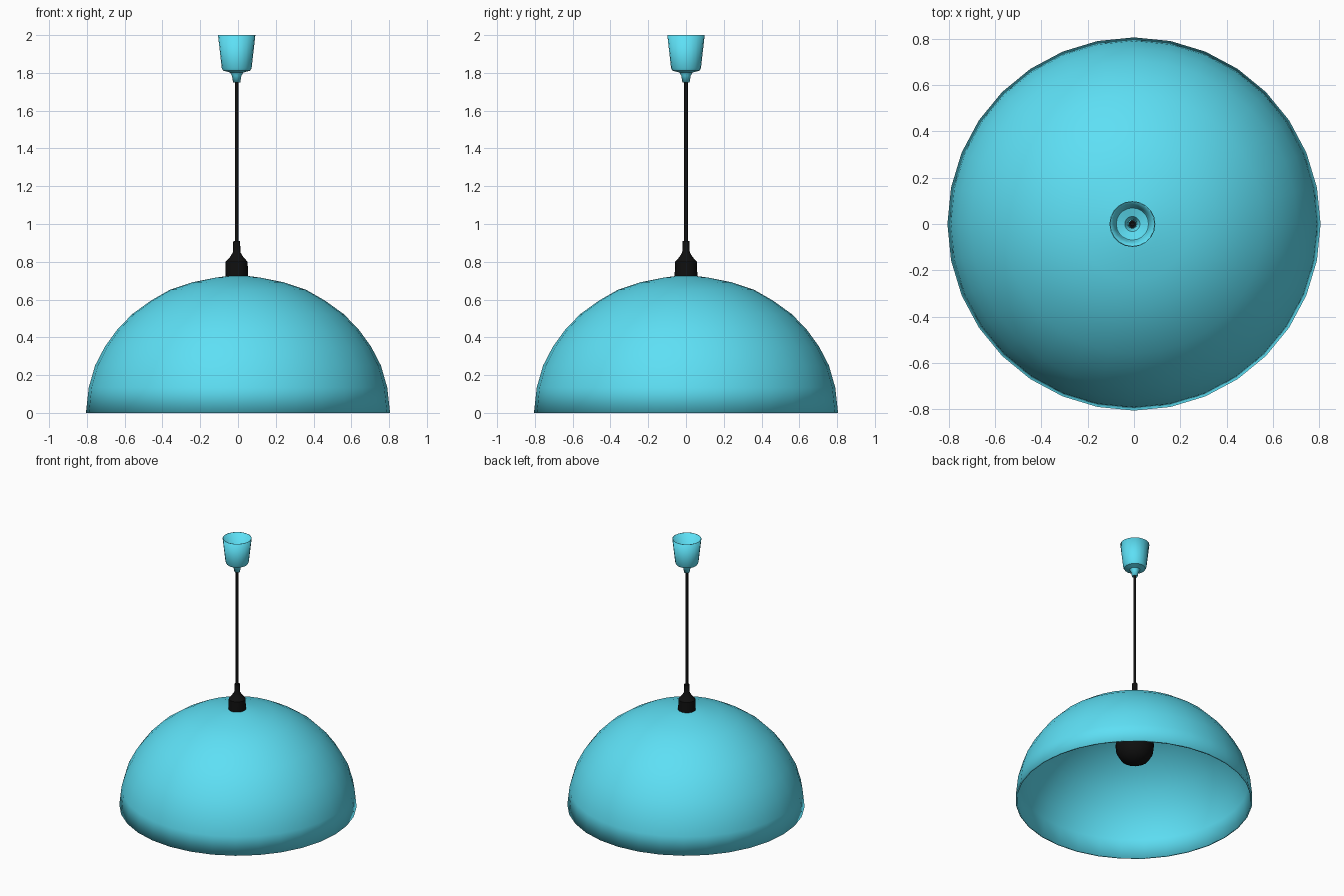
import bpy, bmesh, math
from mathutils import Matrix

if "Cube" in bpy.data.objects:
    bpy.data.objects.remove(bpy.data.objects["Cube"])


def material(name, color):
    m = bpy.data.materials.new(name)
    m.diffuse_color = (*color, 1)
    m.use_nodes = True
    m.node_tree.nodes["Principled BSDF"].inputs["Base Color"].default_value = m.diffuse_color
    return m


blue = material("sky_blue", (0.11, 0.74, 0.91))
black = material("black", (0.005, 0.005, 0.005))


def lathe(name, profile, sides, mat, x=0.0, wall=0.0, angle=40):
    """Spin an (r, z) profile about the vertical axis."""
    bm = bmesh.new()
    verts = [bm.verts.new((r, 0, z)) for r, z in profile]
    edges = [bm.edges.new(p) for p in zip(verts, verts[1:])]
    bmesh.ops.spin(bm, geom=verts + edges, cent=(0, 0, 0), axis=(0, 0, 1),
                   angle=2 * math.pi, steps=sides, use_merge=True)
    bmesh.ops.remove_doubles(bm, verts=bm.verts, dist=1e-4)
    bmesh.ops.recalc_face_normals(bm, faces=bm.faces)
    # Open shells should face away from the axis
    side = max(bm.faces, key=lambda f: f.calc_center_median().xy.length)
    if side.normal.xy.dot(side.calc_center_median().xy) < 0:
        bmesh.ops.reverse_faces(bm, faces=bm.faces)
    bmesh.ops.transform(bm, matrix=Matrix.Translation((x, 0, 0)), verts=bm.verts)
    mesh = bpy.data.meshes.new(name)
    bm.to_mesh(mesh)
    bm.free()
    mesh.materials.append(mat)
    ob = bpy.data.objects.new(name, mesh)
    bpy.context.collection.objects.link(ob)
    if wall:
        s = ob.modifiers.new("wall", "SOLIDIFY")
        s.thickness, s.offset = wall, -1
    bpy.ops.object.select_all(action='DESELECT')
    ob.select_set(True)
    bpy.context.view_layer.objects.active = ob
    bpy.ops.object.shade_smooth_by_angle(angle=math.radians(angle))
    return ob


CX = -0.007  # hanging parts sit slightly off the dome's centre

# Dome shade
lathe("dome_shade", [(0.805, 0), (0.79, 0.135), (0.757, 0.25), (0.705, 0.35),
                     (0.64, 0.44), (0.56, 0.523), (0.46, 0.595), (0.36, 0.652),
                     (0.24, 0.692), (0.12, 0.716), (0, 0.732)], 32, blue, wall=0.012)

# Ceiling cup, open at the top, with a cord collar
lathe("ceiling_cup", [(0.099, 2.0), (0.079, 1.825), (0.072, 1.812), (0.035, 1.802),
                      (0.025, 1.785), (0.019, 1.75)], 20, blue, CX, wall=0.004)

# Cord
lathe("cord", [(0, 1.81), (0.010, 1.81), (0.010, 0.88), (0, 0.88)], 12, black, CX)

# Lamp holder through the top of the dome
lathe("lamp_holder", [(0, 0.91), (0.018, 0.91), (0.02, 0.85), (0.035, 0.825),
                      (0.058, 0.80), (0.06, 0.73), (0.06, 0.60), (0, 0.60)], 16, black, CX)

# Bulb inside the shade
lathe("bulb", [(0, 0.62), (0.055, 0.62), (0.07, 0.56), (0.11, 0.49), (0.132, 0.43),
               (0.125, 0.37), (0.095, 0.32), (0.05, 0.293), (0, 0.285)], 16, black, CX)
